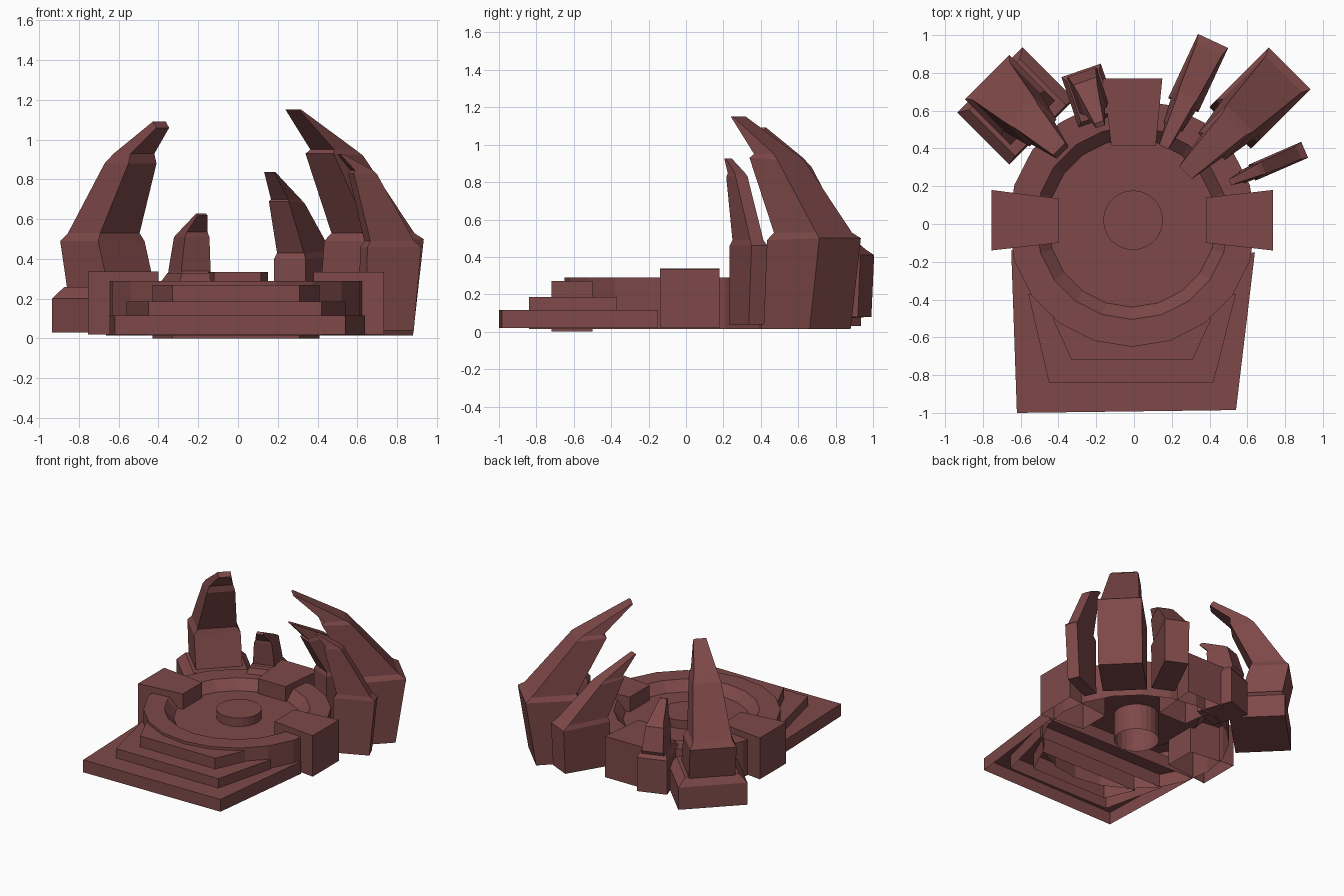
import bpy
from math import cos, sin, radians, pi

mat = bpy.data.materials.new("dark_red_stone")
mat.diffuse_color = (0.21, 0.066, 0.066, 1)


def make(name, verts, faces):
    me = bpy.data.meshes.new(name)
    me.from_pydata(verts, [], faces)
    me.materials.append(mat)
    ob = bpy.data.objects.new(name, me)
    bpy.context.collection.objects.link(ob)
    return ob


def loft(name, rings, bottom=True, top=True):
    """Skin equal-length counter-clockwise loops, lowest first."""
    n = len(rings[0])
    verts = [p for r in rings for p in r]
    faces = [(k * n + i, k * n + (i + 1) % n, (k + 1) * n + (i + 1) % n, (k + 1) * n + i)
             for k in range(len(rings) - 1) for i in range(n)]
    if bottom:
        faces.append(tuple(reversed(range(n))))
    if top:
        faces.append(tuple(range(len(verts) - n, len(verts))))
    return make(name, verts, faces)


def lathe(name, profile, cx, cy, n=20, top=True):
    rings = [[(cx + r * cos(2 * pi * i / n), cy + r * sin(2 * pi * i / n), z)
              for i in range(n)] for r, z in profile]
    return loft(name, rings, bottom=False, top=top)


def prism(name, outline, z0, z1):
    return loft(name, [[(x, y, z) for x, y in outline] for z in (z0, z1)], bottom=False)


def spike(name, angle, sections, shift=0.0):
    """Curved claw from box sections: inner radius, outer radius, half width, z inner, z outer."""
    c, s = cos(radians(angle)), sin(radians(angle))
    rings = []
    for a, b, w, zi, zo in sections:
        corners = [(a, -w, zi), (b, -w, zo), (b, w, zo), (a, w, zi)]
        rings.append([(u * c - (v + shift) * s, u * s + (v + shift) * c, z) for u, v, z in corners])
    return loft(name, rings)


# Round platform: outer wall, rim, sloped inner edge, sunken floor (open underneath)
lathe("platform_ring", [(0.655, 0.015), (0.655, 0.29), (0.51, 0.29), (0.445, 0.22)], -0.01, 0.005)
lathe("centre_column", [(0.158, 0.02), (0.158, 0.285)], -0.005, 0.02, 24)

# Front steps
prism("lower_step", [(-0.62, -1), (0.54, -0.985), (0.64, -0.15), (-0.65, -0.14)], 0.02, 0.115)
prism("middle_step", [(-0.45, -0.84), (0.42, -0.84), (0.54, -0.37), (-0.56, -0.37)], 0.015, 0.187)
prism("upper_step", [(-0.33, -0.72), (0.31, -0.72), (0.41, -0.5), (-0.43, -0.5)], 0.0, 0.27)

# Wedge blocks on the rim
prism("left_block", [(-0.755, -0.14), (-0.4, -0.1), (-0.4, 0.135), (-0.755, 0.18)], 0.02, 0.338)
prism("right_block", [(0.38, -0.1), (0.735, -0.14), (0.735, 0.18), (0.38, 0.14)], 0.02, 0.335)
prism("back_block", [(-0.12, 0.415), (0.115, 0.415), (0.15, 0.77), (-0.165, 0.77)], 0.02, 0.335)

# Right-hand claws
spike("large_right_claw", 45, [
    (0.72, 1.09, 0.155, 0.015, 0.015), (0.77, 1.165, 0.157, 0.49, 0.5),
    (0.80, 1.12, 0.135, 0.53, 0.53), (0.58, 0.79, 0.10, 0.93, 0.92),
    (0.60, 0.75, 0.085, 0.95, 0.95), (0.385, 0.40, 0.048, 1.152, 1.152)])
spike("rear_right_claw", 65, [
    (0.68, 1.04, 0.085, 0.06, 0.08), (0.68, 1.055, 0.088, 0.40, 0.41),
    (0.69, 1.01, 0.075, 0.43, 0.44), (0.55, 0.74, 0.055, 0.69, 0.68),
    (0.56, 0.71, 0.048, 0.70, 0.70), (0.435, 0.45, 0.028, 0.837, 0.837)], 0.03)
spike("small_right_claw", 23.5, [
    (0.68, 0.945, 0.045, 0.04, 0.04), (0.69, 0.985, 0.046, 0.46, 0.46),
    (0.71, 0.95, 0.038, 0.49, 0.49), (0.62, 0.745, 0.035, 0.83, 0.83),
    (0.63, 0.72, 0.030, 0.845, 0.85), (0.555, 0.575, 0.018, 0.925, 0.925)])

# Left-hand claws with their flared feet
spike("large_left_claw_foot", 135, [
    (0.69, 1.08, 0.245, 0.03, 0.03), (0.69, 1.08, 0.245, 0.20, 0.20),
    (0.70, 1.045, 0.19, 0.26, 0.26)])
spike("large_left_claw", 135, [
    (0.74, 1.04, 0.165, 0.2, 0.2), (0.83, 1.10, 0.165, 0.49, 0.49),
    (0.84, 1.07, 0.14, 0.53, 0.53), (0.68, 0.85, 0.10, 0.88, 0.88),
    (0.68, 0.80, 0.085, 0.93, 0.93), (0.535, 0.56, 0.045, 1.06, 1.092)])
spike("small_left_claw_foot", 109, [
    (0.58, 0.86, 0.11, 0.03, 0.03), (0.58, 0.86, 0.11, 0.29, 0.29),
    (0.60, 0.83, 0.09, 0.33, 0.33)])
spike("small_left_claw", 109, [
    (0.62, 0.83, 0.09, 0.29, 0.29), (0.65, 0.85, 0.078, 0.34, 0.34),
    (0.63, 0.80, 0.065, 0.51, 0.51), (0.63, 0.76, 0.055, 0.535, 0.535),
    (0.545, 0.57, 0.025, 0.62, 0.63)])
